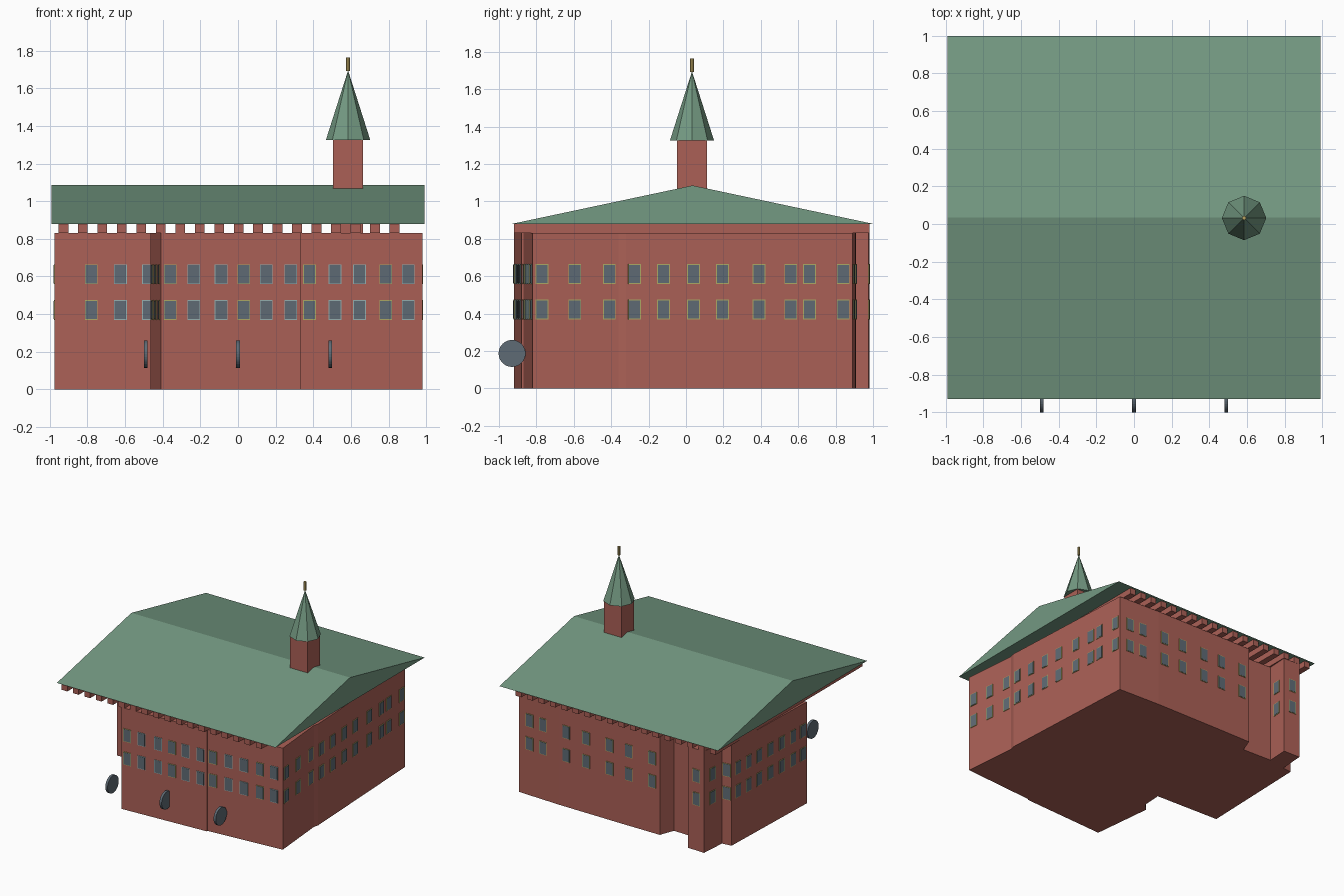
import bpy, bmesh
from math import pi, atan2
from mathutils import Matrix, Vector

cube = bpy.data.objects.get("Cube")
if cube:
    bpy.data.objects.remove(cube, do_unlink=True)


def material(name, r, g, b):
    m = bpy.data.materials.new(name)
    m.use_nodes = True
    m.diffuse_color = (r, g, b, 1)
    m.node_tree.nodes["Principled BSDF"].inputs["Base Color"].default_value = (r, g, b, 1)
    return m


brick = material("brick red", 0.41, 0.118, 0.094)
copper = material("weathered green", 0.174, 0.319, 0.223)
slate = material("slate blue", 0.114, 0.147, 0.178)
yellow = material("yellow frame", 0.42, 0.40, 0.13)
pale = material("pale frame", 0.30, 0.43, 0.43)
gold = material("gold", 0.48, 0.36, 0.12)


def finish(bm, name, *mats):
    bmesh.ops.recalc_face_normals(bm, faces=bm.faces)
    me = bpy.data.meshes.new(name)
    bm.to_mesh(me)
    bm.free()
    for m in mats:
        me.materials.append(m)
    ob = bpy.data.objects.new(name, me)
    bpy.context.collection.objects.link(ob)
    return ob


def add_box(bm, centre, size, turn=0, mat=0):
    mtx = Matrix.Translation(centre) @ Matrix.Rotation(turn, 4, 'Z') @ Matrix.Diagonal((*size, 1))
    for v in bmesh.ops.create_cube(bm, size=1, matrix=mtx)["verts"]:
        for f in v.link_faces:
            f.material_index = mat


def extrude(name, points, vec, mat):
    bm = bmesh.new()
    face = bm.faces.new([bm.verts.new(p) for p in points])
    new = bmesh.ops.extrude_face_region(bm, geom=[face], use_keep_orig=True)["geom"]
    bmesh.ops.translate(bm, vec=vec, verts=[g for g in new if isinstance(g, bmesh.types.BMVert)])
    return finish(bm, name, mat)


def cone(name, centre, r1, r2, depth, sides, mat, axis='Z'):
    bm = bmesh.new()
    mtx = Matrix.Translation(centre)
    if axis == 'X':
        mtx = mtx @ Matrix.Rotation(pi / 2, 4, 'Y')
    bmesh.ops.create_cone(bm, cap_ends=True, segments=sides, radius1=r1, radius2=r2,
                          depth=depth, matrix=mtx)
    return finish(bm, name, mat)


# Irregular building footprint, counter-clockwise from the front right corner
plan = [(.98, -.82), (.94, -.36), (.95, -.32), (.89, .89), (.51, .905), (-.05, .91),
        (-.40, .91), (-.445, .79), (-.71, .80), (-.70, .975), (-.85, .98), (-.865, .77),
        (-.945, .76), (-.975, -.17), (-.40, -.19), (-.41, -.35), (-.465, -.41),
        (-.41, -.92), (.335, -.88), (.335, -.87)]
extrude("walls", [(x, y, 0) for x, y in plan], (0, 0, .83), brick)

# Windows: wall index -> positions along the wall's main axis
rows = {0: (-.77, -.595, -.41),
        2: (-.275, -.12, .04, .195, .39, .56, .66, .84),
        3: (.79, .665), 4: (.45, .27, .055), 5: (-.12, -.33),
        8: (.88,), 9: (-.78,), 10: (.88,), 11: (-.905,),
        12: (.68, .55, .42, .28, .14, 0, -.12),
        13: (-.78, -.625, -.475),
        16: (-.52, -.67, -.83),
        17: (-.36, -.235, -.09, .03, .15, .28),
        19: (.38, .515, .645, .785, .905)}
bm = bmesh.new()
for i, places in rows.items():
    a, b = Vector(plan[i]), Vector(plan[(i + 1) % len(plan)])
    d = b - a
    k = 0 if abs(d.x) > abs(d.y) else 1
    turn = atan2(d.y, d.x)
    for n, c in enumerate(places):
        p = a + d * ((c - a[k]) / d[k])
        frame = 2 if i in (13, 17, 19) and n % 3 else 1
        for z in (.422, .612):
            add_box(bm, (p.x, p.y, z), (.068, .008, .106), turn, frame)
            add_box(bm, (p.x, p.y, z), (.060, .011, .098), turn, 0)
finish(bm, "windows", slate, yellow, pale)

# Beams carrying the roof from front to back
bm = bmesh.new()
for i in range(18):
    add_box(bm, (-.928 + .1035 * i, .03, .855), (.052, 1.9, .05))
finish(bm, "roof_beams", brick)

# Gabled roof
extrude("roof", [(-.99, -.93, .88), (-.99, 1, .88), (-.99, .035, 1.085)], (1.98, 0, 0), copper)

# Turret with spire and finial
bm = bmesh.new()
add_box(bm, (.585, .032, 1.078), (.16, .16, .496))
finish(bm, "turret", brick)
cone("spire", (.585, .032, 1.51), .118, 0, .37, 8, copper)
cone("finial", (.585, .032, 1.728), .011, .011, .07, 8, gold)

# Upright discs along the front
for name, x in (("right", -.49), ("middle", 0), ("left", .49)):
    cone("disc_" + name, (x, -.93, .187), .072, .072, .02, 32, slate, 'X')
